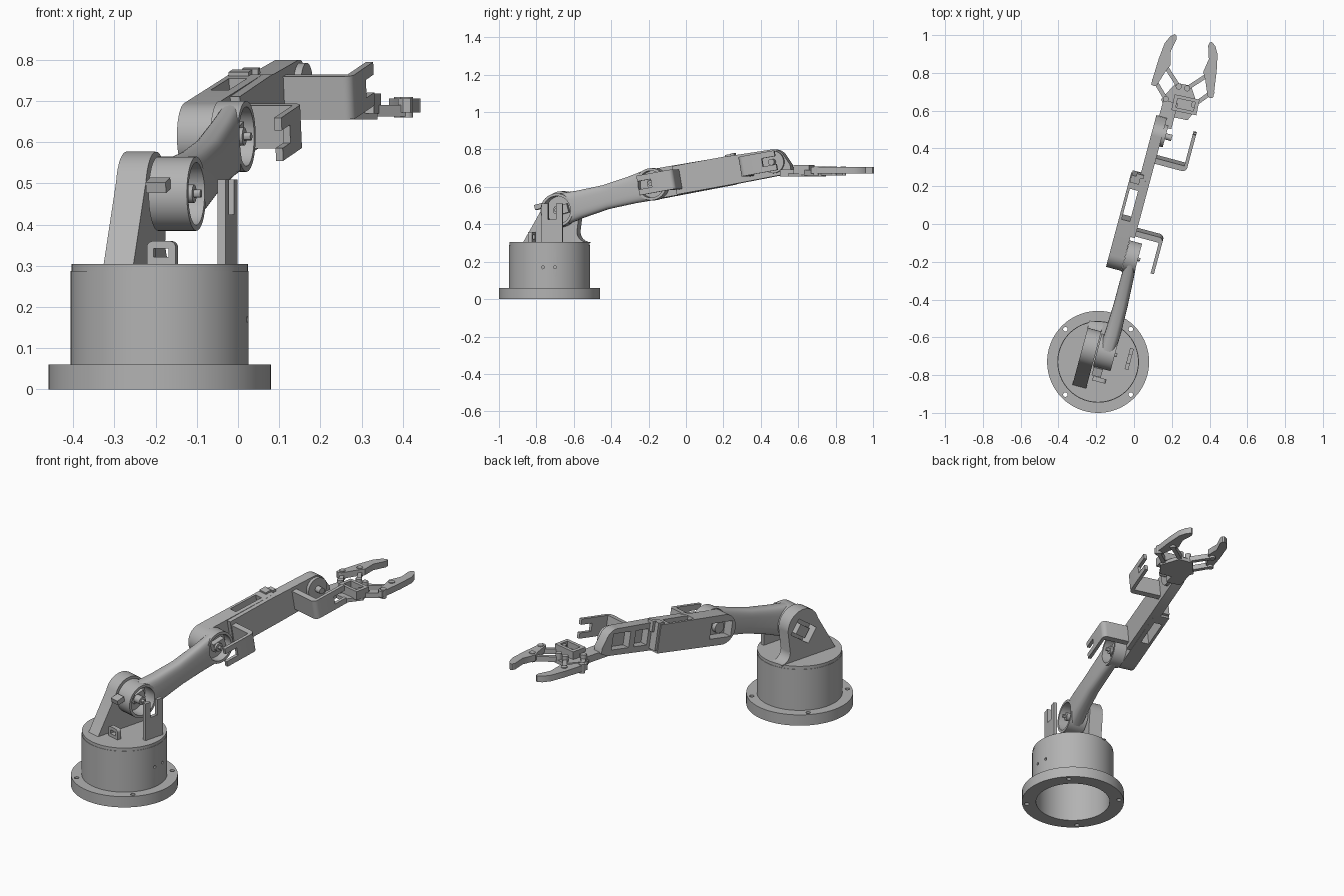
import bpy, bmesh
from math import radians, sin, cos, pi, copysign
from mathutils import Matrix, Vector

cube = bpy.data.objects.get("Cube")
if cube:
    bpy.data.objects.remove(cube)

grey = bpy.data.materials.new("plain_grey")
grey.use_nodes = True
grey.diffuse_color = (0.45, 0.45, 0.45, 1)
grey.node_tree.nodes["Principled BSDF"].inputs["Base Color"].default_value = grey.diffuse_color

# Frames: local x = right of the arm, local y = along the arm
def frame(x, y, z, yaw=0, pitch=0):
    turn = Matrix.Rotation(radians(-yaw), 4, 'Z') @ Matrix.Rotation(radians(pitch), 4, 'X')
    return Matrix.Translation((x, y, z)) @ turn

base = frame(-0.19, -0.73, 0)
arm = frame(-0.19, -0.73, 0, 15)
upper = arm @ frame(0, 0.06, 0.475, 0, 15)
fore = arm @ frame(0, 0.578, 0.615, 0, 10)
grip = frame(0.26, 0.728, 0, 12)


def finish(name, bm, m):
    bmesh.ops.recalc_face_normals(bm, faces=bm.faces)
    mesh = bpy.data.meshes.new(name)
    bm.to_mesh(mesh)
    bm.free()
    mesh.materials.append(grey)
    ob = bpy.data.objects.new(name, mesh)
    bpy.context.collection.objects.link(ob)
    ob.matrix_world = m
    return ob


def prism(name, pts, axis, lo, hi, m):
    """Extrude a 2D outline along x (outline in y, z) or along z (outline in x, y)."""
    bm = bmesh.new()
    place = (lambda p, d: (d, *p)) if axis == 'x' else (lambda p, d: (*p, d))
    ends = [[bm.verts.new(place(p, d)) for p in pts] for d in (lo, hi)]
    for ring in ends:
        bm.faces.new(ring)
    for i in range(len(pts)):
        j = (i + 1) % len(pts)
        bm.faces.new((ends[0][i], ends[0][j], ends[1][j], ends[1][i]))
    return finish(name, bm, m)


def arc(cx, cy, r, start, end, n=16):
    angles = [radians(start + (end - start) * i / n) for i in range(n + 1)]
    return [(cx + r * cos(a), cy + r * sin(a)) for a in angles]


def disc(name, axis, c, r, lo, hi, m, n=40):
    return prism(name, arc(*c, r, 0, 360 - 360 / n, n - 1), axis, lo, hi, m)


def box(name, x, y, z, m):
    return prism(name, [(x[0], y[0]), (x[1], y[0]), (x[1], y[1]), (x[0], y[1])], 'z', *z, m)


def cut(ob, *cutters):
    bpy.context.view_layer.update()
    for c in cutters:
        mod = ob.modifiers.new("cut", 'BOOLEAN')
        mod.operation, mod.solver, mod.object = 'DIFFERENCE', 'EXACT', c
    graph = bpy.context.evaluated_depsgraph_get()
    mesh = bpy.data.meshes.new_from_object(ob.evaluated_get(graph))
    ob.modifiers.clear()
    ob.data = mesh
    for c in cutters:
        bpy.data.objects.remove(c)
    return ob


# Base: hollow flange and drum, closed by a lid
holes = [disc("hole", 'z', (0.245 * cos(a), 0.245 * sin(a)), 0.012, -1, 1, base, 16)
         for a in (pi / 4 + i * pi / 2 for i in range(4))]
cut(disc("base_flange", 'z', (0, 0), 0.27, 0, 0.06, base, 72),
    disc("bore", 'z', (0, 0), 0.195, -1, 1, base, 72), *holes)
cut(disc("base_drum", 'z', (0, 0), 0.216, 0.055, 0.288, base, 72),
    disc("bore", 'z', (0, 0), 0.195, -1, 0.27, base, 72),
    *[disc("hole", 'x', (y, 0.17), 0.008, 0.1, 0.4, base, 12) for y in (-0.035, 0.03)])
disc("base_lid", 'z', (0, 0), 0.214, 0.285, 0.305, base, 72)

# Shoulder bracket: flared arch with a tilted motor pocket
flare = arc(0.2, 0.36, 0.055, 270, 180, 6)
arch = [(-0.155, 0.3), (0.2, 0.3)] + flare + arc(0.06, 0.477, 0.1, 0, 165)
pocket = arm @ frame(0, 0.06, 0.45, 0, 35)
cut(prism("shoulder_bracket", arch, 'x', -0.1, -0.025, arm),
    box("pocket", (-0.2, -0.05), (-0.07, 0.07), (-0.04, 0.05), pocket))
box("shoulder_motor", (-0.08, -0.03), (-0.05, 0.02), (-0.025, 0.03), pocket)

# Slotted post and cable guide on the lid
cut(box("shoulder_post", (0.145, 0.165), (0, 0.115), (0.3, 0.51), arm),
    box("slot", (0, 1), (0.035, 0.08), (0.425, 1), arm))
guide = [(-0.005, 0.3), (0.067, 0.3)] + arc(0.052, 0.345, 0.015, 0, 90, 5) + arc(0.01, 0.345, 0.015, 90, 180, 5)
guide_frame = arm @ frame(0, -0.09, 0) @ Matrix.Rotation(pi / 2, 4, 'X')
guide = [(x, z) for x, z in guide]
cut(prism("cable_guide", guide, 'z', -0.012, 0.012, guide_frame),
    box("hole", (0.012, 0.05), (0.322, 0.342), (-1, 1), guide_frame))

# Upper arm: waisted body lofted through rounded sections
bm = bmesh.new()
rings = []
for s, lo, hi, h in ((0.03, -0.012, 0.075, 0.086), (0.12, -0.005, 0.078, 0.075), (0.27, 0, 0.075, 0.066),
                     (0.42, 0, 0.068, 0.074), (0.52, 0.002, 0.062, 0.084)):
    ring = []
    for i in range(32):
        c, t = cos(i * pi / 16), sin(i * pi / 16)
        x = copysign(abs(c) ** 0.6, c) * (hi - lo) / 2 + (lo + hi) / 2
        ring.append(bm.verts.new((x, s, copysign(abs(t) ** 0.6, t) * h)))
    rings.append(ring)
for a, b in zip(rings, rings[1:]):
    for i in range(32):
        j = (i + 1) % 32
        bm.faces.new((a[i], a[j], b[j], b[i]))
bm.faces.new(rings[0])
bm.faces.new(rings[-1])
body = finish("upper_arm", bm, upper)
cups = (("shoulder", 0, 0.09, -0.02, 0.076), ("elbow", 0.537, 0.086, -0.005, 0.063))
cut(body, *[disc("recess", 'x', (s, 0), r - 0.014, lo + 0.02, 1, upper) for _, s, r, lo, hi in cups])

# Open round cups at both ends with motor, horn and screw
for joint, s, r, lo, hi in cups:
    cut(disc(joint + "_cup", 'x', (s, 0), r, lo, hi, upper, 48),
        disc("recess", 'x', (s, 0), r - 0.014, lo + 0.02, 1, upper))
    box(joint + "_motor", (lo + 0.01, lo + 0.05), (s - 0.022, s + 0.05), (-0.024, 0.024), upper)
    disc(joint + "_horn", 'x', (s, 0), 0.022, lo + 0.03, hi - 0.005, upper, 24)
    disc(joint + "_screw", 'x', (s, 0), 0.01, hi - 0.02, hi + 0.012, upper, 12)
box("shoulder_clip", (-0.015, 0.035), (-0.125, -0.08), (0.035, 0.062), upper)

# Forearm: wide rear link with round end, motor pocket and open slot
rear = arc(0, 0, 0.081, 90, 270, 20) + [(0.43, -0.078), (0.43, 0.076)]
cut(prism("forearm_rear", rear, 'x', -0.09, -0.006, fore),
    box("pocket", (-1, -0.035), (-0.055, 0.085), (-0.042, 0.042), fore),
    box("slot", (-0.075, -0.03), (0.2, 0.37), (-1, 1), fore))
disc("forearm_motor_horn", 'x', (0, 0), 0.03, -0.06, -0.03, fore, 24)
cut(box("forearm_side", (-0.01, 0.018), (0.12, 0.43), (-0.078, 0.076), fore))

# Forearm front link with two side windows and a sloping nose
front = [(0.42, -0.078), (0.72, -0.075), (0.765, -0.06), (0.765, -0.03)]
front += arc(0.675, -0.002, 0.07, 25, 90, 10) + [(0.42, 0.075)]
cut(prism("forearm_front", front, 'x', -0.04, 0.018, fore),
    *[box("window", (-1, 0.004), y, (-0.045, 0.042), fore) for y in ((0.465, 0.55), (0.585, 0.7))])
box("forearm_clip", (-0.085, -0.035), (0.405, 0.445), (-0.065, 0.086), fore)
box("forearm_clip_tab", (-0.06, -0.02), (0.44, 0.46), (0.03, 0.088), fore)

# Wrist horn and its stub
disc("wrist_disc", 'x', (0.678, 0), 0.06, 0.01, 0.036, fore, 40)
disc("wrist_horn", 'x', (0.678, 0), 0.017, 0.03, 0.07, fore, 20)

# Slotted angle brackets to the right of elbow and wrist
def bracket(name, root, out, back, front, toward, joint):
    corner = (out - 0.025, back + 0.025) if toward > 0 else (out - 0.025, front - 0.025)
    leg = joint + toward * 0.045
    heel, inner = (back, front) if toward > 0 else (front, back)
    bend = arc(*corner, 0.025, -90 * toward, 0, 6)
    pts = [(root, heel)] + bend + [(out, leg), (out - 0.018, leg), (out - 0.018, inner), (root, inner)]
    cut(prism(name, pts, 'z', -0.053, 0.053, fore),
        box("slot", (out - 0.04, 1), (min(joint - toward * 0.03, joint + toward),
                                      max(joint - toward * 0.03, joint + toward)), (-0.022, 0.022), fore))

bracket("elbow_bracket", -0.005, 0.165, 0.125, 0.155, -1, 0)
bracket("wrist_bracket", 0.01, 0.19, 0.53, 0.56, 1, 0.69)

# Gripper palm, stem and motor frame
box("gripper_stem", (-0.025, 0.055), (1.29, 1.43), (0.656, 0.694), arm)
palm = [(-0.05, -0.17), (0.06, -0.17), (0.1, -0.09), (0.04, 0.012), (-0.04, 0.012), (-0.1, -0.09)]
prism("gripper_palm", palm, 'z', 0.655, 0.675, grip)
cut(box("gripper_motor_frame", (-0.035, 0.1), (-0.135, -0.05), (0.67, 0.718), grip),
    box("hole", (-0.015, 0.08), (-0.117, -0.068), (0.685, 1), grip))

# Mirrored fingers, each on two parallel links
finger = [(0.085, 0.238), (0.103, 0.17), (0.088, 0.097), (0.107, 0.06), (0.136, -0.02), (0.15, -0.03),
          (0.168, -0.025), (0.167, 0), (0.157, 0.115), (0.143, 0.205), (0.122, 0.245), (0.1, 0.262), (0.089, 0.256)]
for label, side in (("right", 1), ("left", -1)):
    prism(label + "_finger", [(side * x, y) for x, y in finger], 'z', 0.672, 0.706, grip)
    for kind, a, b in (("inner", (0.023, -0.005), (0.118, 0.09)), ("outer", (0.076, -0.084), (0.153, 0))):
        a, b = Vector((side * a[0], a[1])), Vector((side * b[0], b[1]))
        d = (b - a).normalized() * 0.011
        n = Vector((-d.y, d.x))
        prism(f"{label}_{kind}_link", [a + n, a - n, b - n, b + n], 'z', 0.662, 0.69, grip)
        for end, p in (("palm", a), ("finger", b)):
            disc(f"{label}_{kind}_{end}_pivot", 'z', p, 0.016, 0.66, 0.71, grip, 16)

# Smooth curved walls while keeping edges sharp
bpy.ops.object.select_all(action='DESELECT')
for ob in bpy.context.scene.objects:
    if ob.type == 'MESH':
        ob.select_set(True)
        bpy.context.view_layer.objects.active = ob
bpy.ops.object.shade_smooth_by_angle(angle=radians(30))
